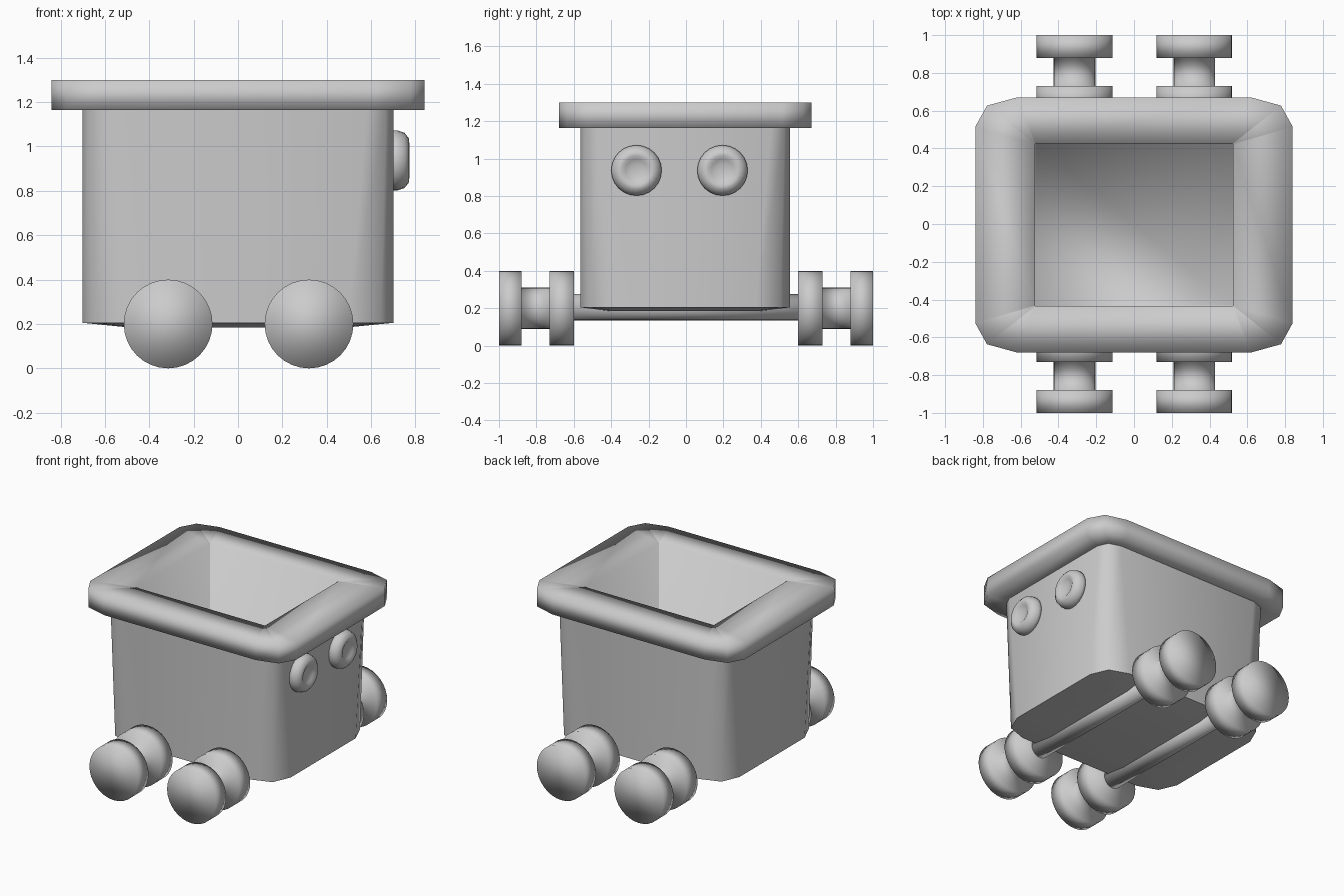
import bpy, bmesh, math

if "Cube" in bpy.data.objects:
    bpy.data.objects.remove(bpy.data.objects["Cube"])

grey = bpy.data.materials.new("grey_metal")
grey.diffuse_color = (0.6, 0.6, 0.6, 1)
grey.use_nodes = True
grey.node_tree.nodes["Principled BSDF"].inputs["Base Color"].default_value = grey.diffuse_color


def finish(bm, name, angle=None):
    bmesh.ops.recalc_face_normals(bm, faces=bm.faces)
    me = bpy.data.meshes.new(name)
    bm.to_mesh(me)
    bm.free()
    for p in me.polygons:
        p.use_smooth = True
    me.materials.append(grey)
    ob = bpy.data.objects.new(name, me)
    bpy.context.collection.objects.link(ob)
    if angle:
        bpy.ops.object.select_all(action='DESELECT')
        bpy.context.view_layer.objects.active = ob
        ob.select_set(True)
        bpy.ops.object.shade_smooth_by_angle(angle=math.radians(angle))
    return ob


def rounded_loop(hx, hy, cx, cy, z):
    """Rectangle with two-segment corners, 12 points."""
    pts = []
    for sx, sy in ((1, 1), (-1, 1), (-1, -1), (1, -1)):
        c = [(hx, hy - cy), (hx - 0.28 * cx, hy - 0.28 * cy), (hx - cx, hy)]
        if sx * sy < 0:
            c.reverse()
        pts += [(sx * x, sy * y - 0.005, z) for x, y in c]
    return pts


def loft(name, loops, cap_start, cap_end, angle=None):
    bm = bmesh.new()
    rings = [[bm.verts.new(p) for p in l] for l in loops]
    n = len(rings[0])
    for a, b in zip(rings, rings[1:]):
        for i in range(n):
            j = (i + 1) % n
            bm.faces.new((a[i], a[j], b[j], b[i]))
    if cap_start:
        bm.faces.new(rings[0])
    if cap_end:
        bm.faces.new(rings[-1])
    return finish(bm, name, angle)


def turned(name, profile, place, segments=32):
    """Solid of revolution; place(along, u, v) orients it."""
    loops = []
    for r, t in profile:
        loops.append([place(t, r * math.cos(2 * math.pi * i / segments),
                            r * math.sin(2 * math.pi * i / segments))
                      for i in range(segments)])
    return loft(name, loops, True, True)


# Tub: outer walls with corners widening toward the bottom
loft("tub", [rounded_loop(0.50, 0.40, 0.12, 0.10, 0.185),
             rounded_loop(0.70, 0.56, 0.20, 0.18, 0.205),
             rounded_loop(0.70, 0.56, 0.12, 0.10, 1.17)], True, False, 50)

# Rim with the inner walls and floor
loft("rim_and_liner", [rounded_loop(0.69, 0.55, 0.12, 0.10, 1.165),
                       rounded_loop(0.84, 0.675, 0.22, 0.155, 1.165),
                       rounded_loop(0.84, 0.675, 0.22, 0.155, 1.30),
                       rounded_loop(0.525, 0.43, 0.004, 0.004, 1.30),
                       rounded_loop(0.525, 0.43, 0.004, 0.004, 0.30)],
     False, True)

# Axles and double-flanged wheels
wheel = [(0.2, 0.60), (0.2, 0.73), (0.11, 0.73), (0.11, 0.88),
         (0.2, 0.88), (0.2, 1.0)]
for end, x in (("back", -0.315), ("front", 0.32)):
    turned("axle_" + end, [(0.07, -0.61), (0.07, 0.61)],
           lambda t, u, v: (x + u, t, 0.205 + v), 20)
    for side, s in (("left", -1), ("right", 1)):
        turned("wheel_%s_%s" % (end, side), wheel,
               lambda t, u, v: (x + u, s * t, 0.2 + v))

# Two dished lamps on the end wall
lamp = [(0.135, 0.69), (0.135, 0.72), (0.125, 0.75), (0.10, 0.77),
        (0.08, 0.772), (0.06, 0.76), (0.03, 0.75)]
for side, y in (("left", -0.265), ("right", 0.195)):
    turned("lamp_" + side, lamp, lambda t, u, v: (t, y + u, 0.937 + v), 24)
